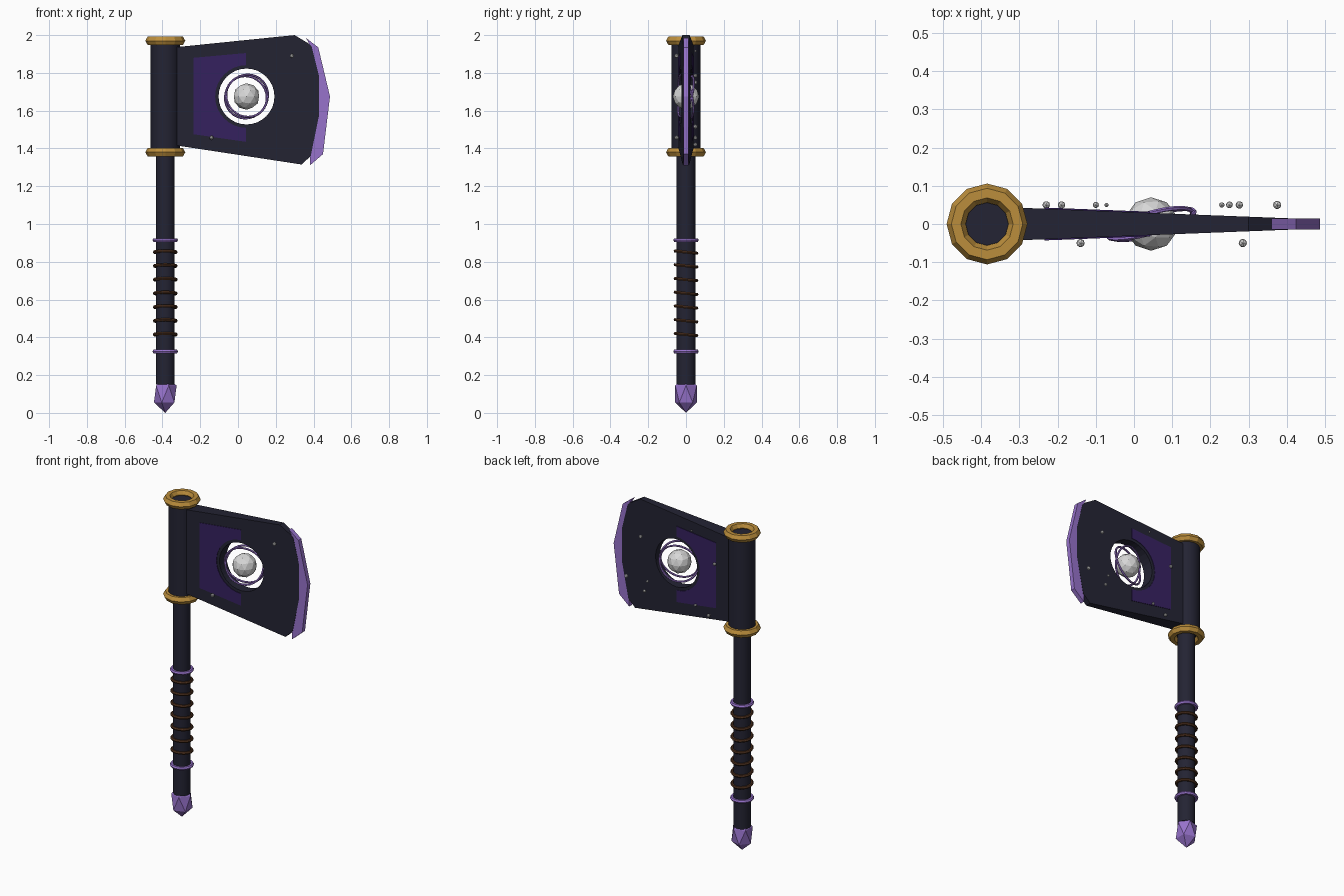
import bpy, bmesh, math

if "Cube" in bpy.data.objects:
    bpy.data.objects.remove(bpy.data.objects["Cube"])

def mat(name, rgb):
    m = bpy.data.materials.new(name)
    m.diffuse_color = (*rgb, 1)
    m.use_nodes = True
    m.node_tree.nodes["Principled BSDF"].inputs["Base Color"].default_value = m.diffuse_color
    return m

DARK = mat("dark_steel", (0.017, 0.017, 0.033))
PURPLE = mat("light_purple", (0.31, 0.17, 0.60))
PANEL = mat("deep_purple", (0.036, 0.015, 0.115))
GOLD = mat("gold", (0.50, 0.27, 0.045))
BROWN = mat("brown_leather", (0.075, 0.03, 0.013))
PEARL = mat("pearl_grey", (0.68, 0.68, 0.68))

HX = -0.385              # handle axis
CX, CZ = 0.045, 1.675    # centre of the blade opening

def finish(name, m, smooth=False):
    o = bpy.context.object
    o.name = name
    o.data.materials.append(m)
    if smooth:
        bpy.ops.object.shade_smooth_by_angle(angle=math.radians(40))
    return o

def cylinder(name, r, z0, z1, m, n=16):
    bpy.ops.mesh.primitive_cylinder_add(vertices=n, radius=r, depth=z1 - z0,
                                        location=(HX, 0, (z0 + z1) / 2))
    return finish(name, m, True)

def torus(name, loc, R, r, m, rot=(0, 0, 0), n=16, k=6):
    bpy.ops.mesh.primitive_torus_add(location=loc, rotation=rot, major_radius=R, minor_radius=r,
                                     major_segments=n, minor_segments=k)
    return finish(name, m)

def ball(name, loc, r, m, sub):
    bpy.ops.mesh.primitive_ico_sphere_add(subdivisions=sub, radius=r, location=loc)
    return finish(name, m)

def slab(name, pts, half, m):
    """Extrude an x-z outline to both sides; half(x) is the half thickness."""
    bm = bmesh.new()
    rings = [[bm.verts.new((x, s * half(x), z)) for x, z in pts] for s in (-1, 1)]
    bm.faces.new(rings[0])
    bm.faces.new(rings[1][::-1])
    n = len(pts)
    for i in range(n):
        j = (i + 1) % n
        bm.faces.new((rings[0][i], rings[1][i], rings[1][j], rings[0][j]))
    bmesh.ops.recalc_face_normals(bm, faces=bm.faces)
    me = bpy.data.meshes.new(name)
    bm.to_mesh(me)
    bm.free()
    me.materials.append(m)
    o = bpy.data.objects.new(name, me)
    bpy.context.collection.objects.link(o)
    return o

def cut_round(o, r):
    """Cut a round opening through a slab."""
    bpy.ops.mesh.primitive_cylinder_add(vertices=32, radius=r, depth=0.5, location=(CX, 0, CZ),
                                        rotation=(math.pi / 2, 0, 0))
    c = bpy.context.object
    c.hide_render = True
    b = o.modifiers.new("opening", 'BOOLEAN')
    b.operation, b.solver, b.object = 'DIFFERENCE', 'EXACT', c
    bpy.context.view_layer.update()
    me = bpy.data.meshes.new_from_object(o.evaluated_get(bpy.context.evaluated_depsgraph_get()))
    o.modifiers.clear()
    o.data = me
    bpy.data.objects.remove(c)

# Handle, socket and pommel
cylinder("handle", 0.05, 0.15, 1.40, DARK)
cylinder("socket", 0.077, 1.38, 1.965, DARK)
pommel = ball("pommel", (HX, 0, 0.10), 0.067, PURPLE, 1)
pommel.scale.z = 0.10 / 0.067

# Collars and grip
for i, z in enumerate((1.38, 1.97)):
    torus(f"gold_collar_{i}", (HX, 0, z), 0.081, 0.025, GOLD, n=12)
for i, z in enumerate((0.325, 0.915)):
    torus(f"grip_ring_{i}", (HX, 0, z), 0.057, 0.011, PURPLE)
for i in range(7):
    torus(f"grip_wrap_{i}", (HX, 0, 0.415 + 0.0727 * i), 0.057, 0.009, BROWN, rot=(-0.1, 0, 0))

# Blade, tapering towards the edge, with a round opening
def taper(x):
    return 0.043 - 0.029 * (x + 0.31) / 0.74

blade = slab("blade", [(-0.34, 1.935), (0.30, 2.0), (0.375, 1.955), (0.39, 1.94), (0.43, 1.78),
                       (0.43, 1.58), (0.385, 1.36), (0.337, 1.315), (-0.34, 1.418)], taper, DARK)
cut_round(blade, 0.148)

# Inlaid panels on both sides
panel = slab("blade_panel", [(-0.235, 1.88), (0.042, 1.905), (0.042, 1.435), (-0.235, 1.475)],
             lambda x: taper(x) + 0.003, PANEL)
cut_round(panel, 0.166)

# Cutting edge
slab("cutting_edge", [(0.36, 1.985), (0.425, 1.935), (0.487, 1.675), (0.45, 1.37), (0.38, 1.31),
                      (0.38, 1.36), (0.425, 1.58), (0.425, 1.78), (0.385, 1.94)],
     lambda x: 0.0138, PURPLE)

# Floating orb and its two orbit rings
ball("orb", (CX, 0, CZ), 0.07, PEARL, 2)
for i, (R, tilt) in enumerate(((0.118, 0.2), (0.112, -0.26))):
    torus(f"orbit_ring_{i}", (CX, 0, CZ), R, 0.006, PURPLE,
          rot=(math.pi / 2 + tilt, 0, 0.28), n=32)

# Studs scattered on both faces
studs = [(-0.14, -0.05, 1.457, 0.012), (0.285, -0.05, 1.89, 0.012),
         (-0.23, 0.05, 1.75, 0.011), (-0.19, 0.05, 1.42, 0.011), (-0.10, 0.05, 1.46, 0.009),
         (-0.072, 0.05, 1.915, 0.006), (0.23, 0.05, 1.52, 0.008), (0.25, 0.05, 1.455, 0.010),
         (0.276, 0.05, 1.785, 0.011), (0.375, 0.05, 1.515, 0.012)]
for i, (x, y, z, r) in enumerate(studs):
    ball(f"stud_{i}", (x, y, z), r, PEARL, 1)
